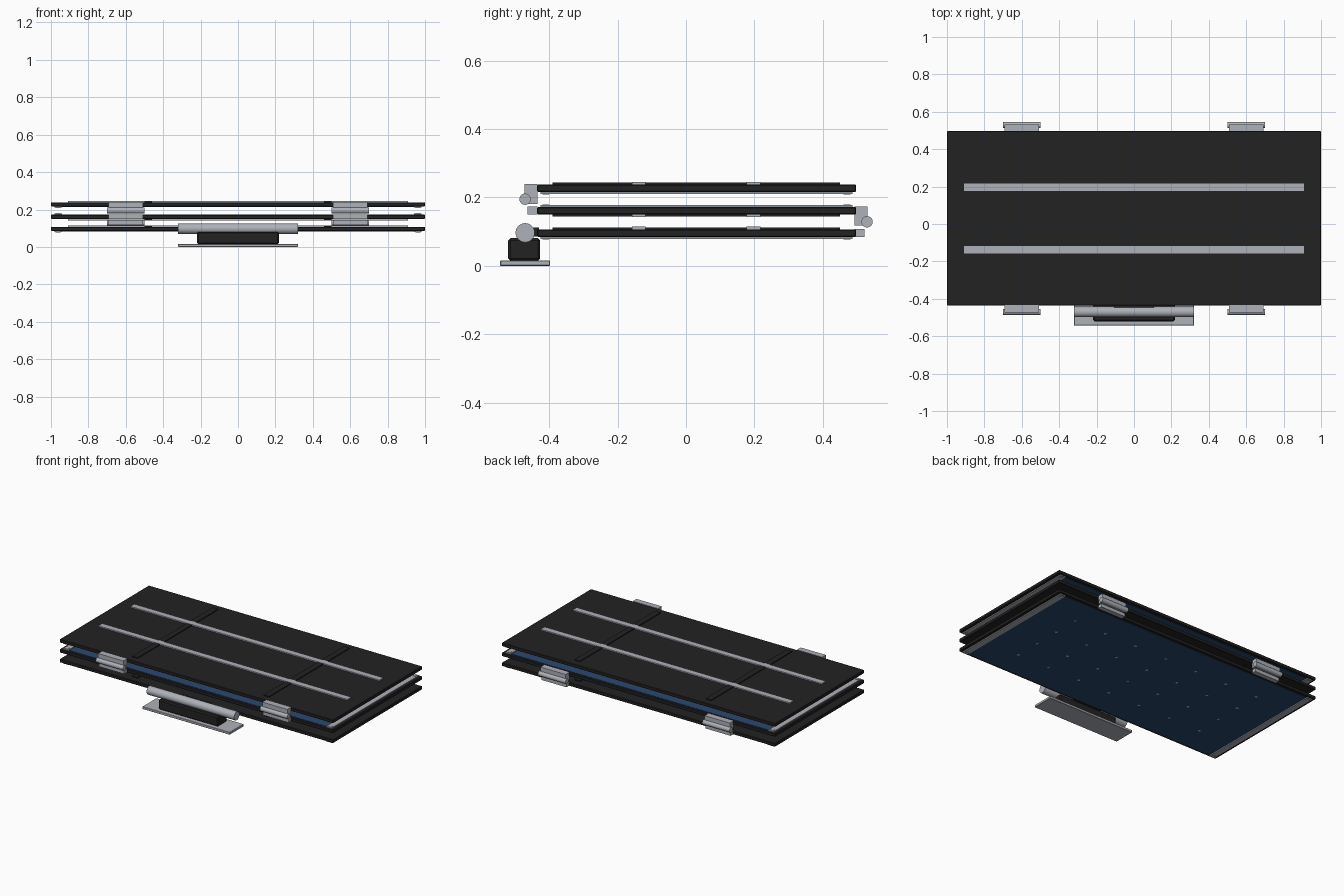
import bpy, bmesh, math
from mathutils import Matrix

if "Cube" in bpy.data.objects:
    bpy.data.objects.remove(bpy.data.objects["Cube"])


def material(name, rgb):
    m = bpy.data.materials.new(name)
    m.diffuse_color = (*rgb, 1)
    m.use_nodes = True
    m.node_tree.nodes["Principled BSDF"].inputs["Base Color"].default_value = m.diffuse_color
    return m


DARK = material("dark composite", (0.016, 0.016, 0.016))
SILVER = material("silver metal", (0.42, 0.44, 0.48))
BLUE = material("cell blue", (0.025, 0.065, 0.16))


def finish(bm, name, mat):
    me = bpy.data.meshes.new(name)
    bm.to_mesh(me)
    bm.free()
    me.materials.append(mat)
    ob = bpy.data.objects.new(name, me)
    bpy.context.collection.objects.link(ob)
    return ob


def box(name, mat, x, y, z, bevel=0):
    """Box from (min, max) ranges on each axis."""
    bm = bmesh.new()
    size = [r[1] - r[0] for r in (x, y, z)]
    mid = [(r[1] + r[0]) / 2 for r in (x, y, z)]
    bmesh.ops.create_cube(bm, size=1, matrix=Matrix.Translation(mid) @ Matrix.Diagonal((*size, 1)))
    if bevel:
        bmesh.ops.bevel(bm, geom=bm.edges[:], offset=bevel, segments=1, affect='EDGES')
    return finish(bm, name, mat)


def rod(name, mat, x, y, z, r):
    """Smooth cylinder lying along x."""
    bm = bmesh.new()
    m = Matrix.Translation(((x[0] + x[1]) / 2, y, z)) @ Matrix.Rotation(math.pi / 2, 4, 'Y')
    bmesh.ops.create_cone(bm, cap_ends=True, segments=32, radius1=r, radius2=r,
                          depth=x[1] - x[0], matrix=m)
    ob = finish(bm, name, mat)
    bpy.ops.object.select_all(action='DESELECT')
    ob.select_set(True)
    bpy.context.view_layer.objects.active = ob
    bpy.ops.object.shade_smooth_by_angle()


def cell_marks(name, z, up):
    """Small diamonds where the corners of the solar cells meet."""
    bm = bmesh.new()
    for i in range(1, 8):
        for j in range(1, 5):
            m = Matrix.Translation((-0.94 + 1.88 * i / 8, -0.41 + 0.88 * j / 5, z))
            bmesh.ops.create_circle(bm, cap_ends=True, segments=4, radius=0.011, matrix=m)
    if up < 0:
        bmesh.ops.reverse_faces(bm, faces=bm.faces[:])
    finish(bm, name, SILVER)


def panel(label, zc, up):
    """Panel with stiffeners on the 'up' side and solar cells on the other."""
    def span(a, b):
        return tuple(sorted((zc + up * a, zc + up * b)))

    box(label + "_panel", DARK, (-1, 1), (-0.435, 0.497), span(-0.011, 0.011), 0.003)
    box(label + "_cell_sheet", BLUE, (-0.94, 0.94), (-0.418, 0.48), span(-0.013, -0.01))
    cell_marks(label + "_cell_marks", zc - up * 0.0134, -up)
    # long silver stiffeners and dark cross ribs
    for y in (-0.138, 0.197):
        box(label + "_long_stiffener", SILVER, (-0.91, 0.91), (y - 0.02, y + 0.02),
            span(0.01, 0.0185))
    for s in (-1, 1):
        x = 0.48 * s
        box(label + "_cross_rib", DARK, (x - 0.02, x + 0.02), (-0.39, 0.45), span(0.01, 0.017))
        # silver rails and spacer pads on the short edges
        x = 0.962 * s
        box(label + "_edge_rail", SILVER, (x - 0.02, x + 0.02), (-0.425, 0.487),
            span(-0.017, -0.01))
        for y in (-0.41, 0.47):
            box(label + "_spacer_pad", SILVER, (x - 0.013, x + 0.013), (y - 0.01, y + 0.01),
                span(-0.019, -0.016))


def hinge(label, edge, out, big_z, small_z, pin_z):
    """Pair of hinges on a panel edge, facing 'out' along y."""
    for s in (-1, 1):
        x = (0.6 * s - 0.1, 0.6 * s + 0.1)
        leaf = (x[0] + 0.008, x[1] - 0.008)
        box(label + "_hinge_block", SILVER, leaf, sorted((edge - out * 0.003, edge + out * 0.035)), big_z)
        box(label + "_hinge_leaf", SILVER, leaf, sorted((edge - out * 0.003, edge + out * 0.026)), small_z)
        rod(label + "_hinge_pin", SILVER, x, edge + out * 0.033, pin_z, 0.0165)


# folded stack, alternate panels turned over
panel("bottom", 0.096, 1)
panel("middle", 0.161, -1)
panel("top", 0.227, 1)
hinge("front", -0.437, -1, (0.181, 0.24), (0.15, 0.173), 0.195)
hinge("back", 0.496, 1, (0.118, 0.173), (0.085, 0.108), 0.129)

# mounting base with its drive shaft
box("base_plate", SILVER, (-0.32, 0.32), (-0.543, -0.397), (0, 0.016), 0.002)
box("drive_housing", DARK, (-0.218, 0.218), (-0.52, -0.426), (0.015, 0.081), 0.007)
rod("drive_shaft", SILVER, (-0.32, 0.32), -0.47, 0.097, 0.028)
box("shaft_link", DARK, (-0.107, 0.107), (-0.46, -0.43), (0.086, 0.112))
